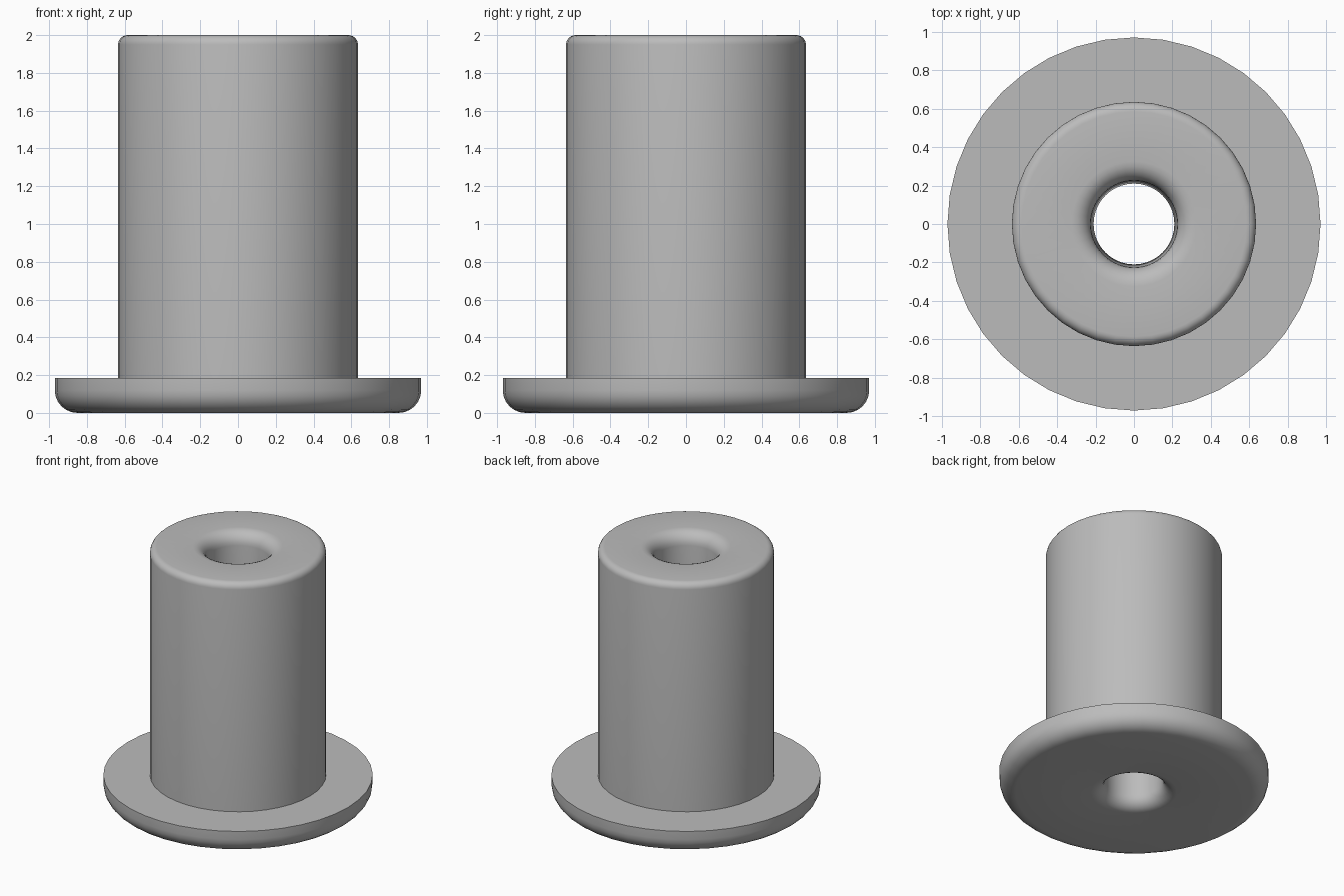
import bpy, bmesh
from math import pi, sin, cos, radians
from mathutils import Vector

cube = bpy.data.objects.get("Cube")
if cube:
    bpy.data.objects.remove(cube, do_unlink=True)

SEGMENTS = 40
FILLET_STEPS = 6


def fillet(cx, cz, radius, start, end):
    """Arc points (radius, height) between two angles in degrees."""
    points = []
    for i in range(FILLET_STEPS + 1):
        a = radians(start + (end - start) * i / FILLET_STEPS)
        points.append((cx + radius * cos(a), cz + radius * sin(a)))
    return points


# Plain grey material
grey = bpy.data.materials.new("plain_grey")
grey.use_nodes = True
colour = (0.5, 0.5, 0.5, 1)
grey.diffuse_color = colour
grey.node_tree.nodes["Principled BSDF"].inputs["Base Color"].default_value = colour

# Closed cross-section: bottom, flange, sleeve, top, bore
profile = (
    fillet(0.31, 0.10, 0.10, 180, 270)       # flared lower mouth
    + fillet(0.85, 0.12, 0.12, -90, 0)       # rounded flange edge
    + [(0.97, 0.185), (0.635, 0.185)]        # flange top
    + fillet(0.585, 1.95, 0.05, 0, 90)       # rounded sleeve rim
    + fillet(0.325, 1.90, 0.10, 90, 180)     # flared upper mouth
)

# Revolve the cross-section into the bushing
bm = bmesh.new()
rings = []
for s in range(SEGMENTS):
    a = 2 * pi * s / SEGMENTS
    rings.append([bm.verts.new(Vector((r * cos(a), r * sin(a), z))) for r, z in profile])
count = len(profile)
for s, ring in enumerate(rings):
    after = rings[(s + 1) % SEGMENTS]
    for i in range(count):
        j = (i + 1) % count
        bm.faces.new((ring[i], after[i], after[j], ring[j]))
bmesh.ops.recalc_face_normals(bm, faces=bm.faces)

mesh = bpy.data.meshes.new("flanged_bushing")
bm.to_mesh(mesh)
bm.free()
mesh.materials.append(grey)
bushing = bpy.data.objects.new("flanged_bushing", mesh)
bpy.context.collection.objects.link(bushing)

# Smooth rounded surfaces, crisp flange corners
bpy.ops.object.select_all(action="DESELECT")
bushing.select_set(True)
bpy.context.view_layer.objects.active = bushing
bpy.ops.object.shade_smooth_by_angle(angle=radians(30))
